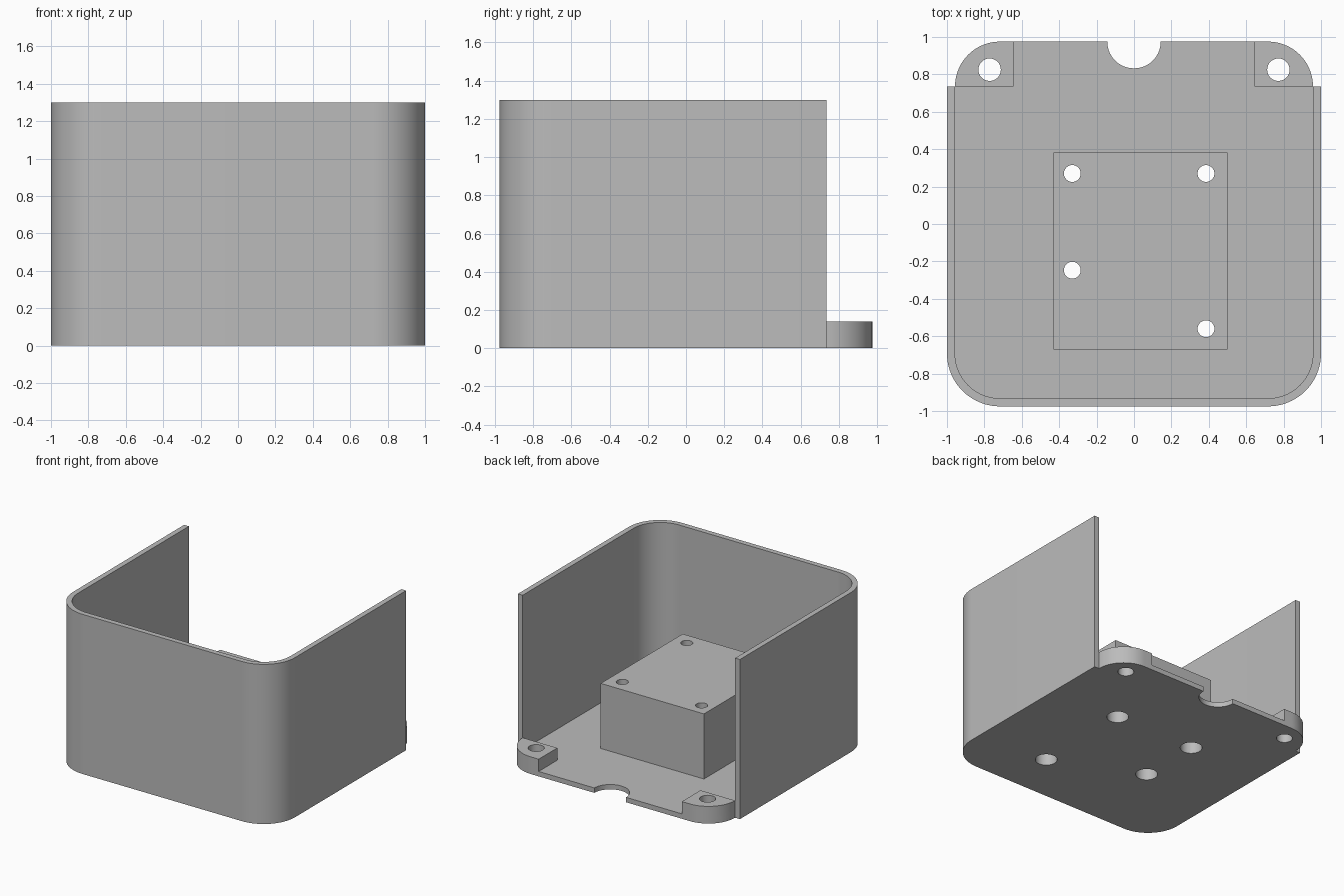
import bpy, bmesh
from math import cos, sin, radians

if "Cube" in bpy.data.objects:
    bpy.data.objects.remove(bpy.data.objects["Cube"])

WALL_X, INNER_X = 1.0, 0.957
FRONT, INNER_FRONT, BACK, WALL_END = -0.975, -0.932, 0.975, 0.735
FLOOR, LUG_TOP, BLOCK_TOP, HEIGHT = 0.04, 0.14, 0.57, 1.3
OUTER_R, INNER_R = 0.283, 0.24

grey = bpy.data.materials.new("light_grey")
grey.use_nodes = True
color = (0.5, 0.5, 0.5, 1)
grey.diffuse_color = color
grey.node_tree.nodes["Principled BSDF"].inputs["Base Color"].default_value = color


def arc(cx, cy, r, start, end, steps=20):
    angles = [radians(start + (end - start) * i / steps) for i in range(steps + 1)]
    return [(cx + r * cos(a), cy + r * sin(a)) for a in angles]


def extrude(name, outline, z0, z1):
    """Solid prism from a 2D outline."""
    bm = bmesh.new()
    face = bm.faces.new([bm.verts.new((x, y, z0)) for x, y in outline])
    top = bmesh.ops.extrude_face_region(bm, geom=[face])["geom"]
    verts = [v for v in top if isinstance(v, bmesh.types.BMVert)]
    bmesh.ops.translate(bm, verts=verts, vec=(0, 0, z1 - z0))
    bmesh.ops.recalc_face_normals(bm, faces=bm.faces)
    mesh = bpy.data.meshes.new(name)
    bm.to_mesh(mesh)
    bm.free()
    mesh.materials.append(grey)
    obj = bpy.data.objects.new(name, mesh)
    bpy.context.collection.objects.link(obj)
    return obj


def select(obj):
    bpy.ops.object.select_all(action="DESELECT")
    obj.select_set(True)
    bpy.context.view_layer.objects.active = obj


def combine(target, tool, operation):
    """Apply a boolean and discard the tool solid."""
    tool.hide_render = True
    mod = target.modifiers.new("boolean", "BOOLEAN")
    mod.operation, mod.solver, mod.object = operation, "EXACT", tool
    select(target)
    bpy.ops.object.modifier_apply(modifier=mod.name)
    bpy.data.objects.remove(tool)


def drill(target, x, y, r, z0, z1):
    hole = extrude("hole_cutter", arc(x, y, r, 0, 360, 32)[:-1], z0, z1)
    combine(target, hole, "DIFFERENCE")


def front_corners(x, front, r):
    """Rounded front edge running from the -x side to the +x side."""
    return (arc(-x + r, front + r, r, 180, 270) + arc(x - r, front + r, r, 270, 360))


# Thin wall around three sides, open at the back
outside = [(-WALL_X, WALL_END)] + front_corners(WALL_X, FRONT, OUTER_R) + [(WALL_X, WALL_END)]
inside = [(-INNER_X, WALL_END)] + front_corners(INNER_X, INNER_FRONT, INNER_R) + [(INNER_X, WALL_END)]
wall = extrude("surrounding_wall", outside + inside[::-1], 0, HEIGHT)

# Floor with rounded corners and a half-round cable notch at the back
cx, cy = INNER_X - INNER_R, BACK - INNER_R
floor = extrude("floor_with_mount", front_corners(INNER_X, INNER_FRONT, INNER_R)
                + arc(cx, cy, INNER_R, 0, 90) + arc(0, BACK, 0.143, 0, -180)
                + arc(-cx, cy, INNER_R, 90, 180), 0, FLOOR)

# Raised mounting block
block = extrude("mount_block", [(-0.43, -0.672), (0.5, -0.672), (0.5, 0.383), (-0.43, 0.383)],
                FLOOR / 2, BLOCK_TOP)
combine(floor, block, "UNION")

# Corner lugs at the back, each with a screw hole
for side in (-1, 1):
    outline = [(0.645, cy)] + arc(cx, cy, INNER_R, 0, 90) + [(0.645, BACK)]
    lug = extrude("corner_lug", [(side * x, y) for x, y in outline], 0, LUG_TOP)
    combine(floor, lug, "UNION")
    drill(floor, side * 0.772, 0.825, 0.06, -0.1, 0.3)

# Screw holes through the block, widened from below for the screw heads
for x, y in ((-0.33, 0.27), (0.385, 0.27), (-0.33, -0.247), (0.385, -0.56)):
    drill(floor, x, y, 0.045, -0.1, 0.8)
    drill(floor, x, y, 0.082, -0.1, 0.45)

for obj in (wall, floor):
    select(obj)
    bpy.ops.object.shade_smooth_by_angle(angle=radians(30))
